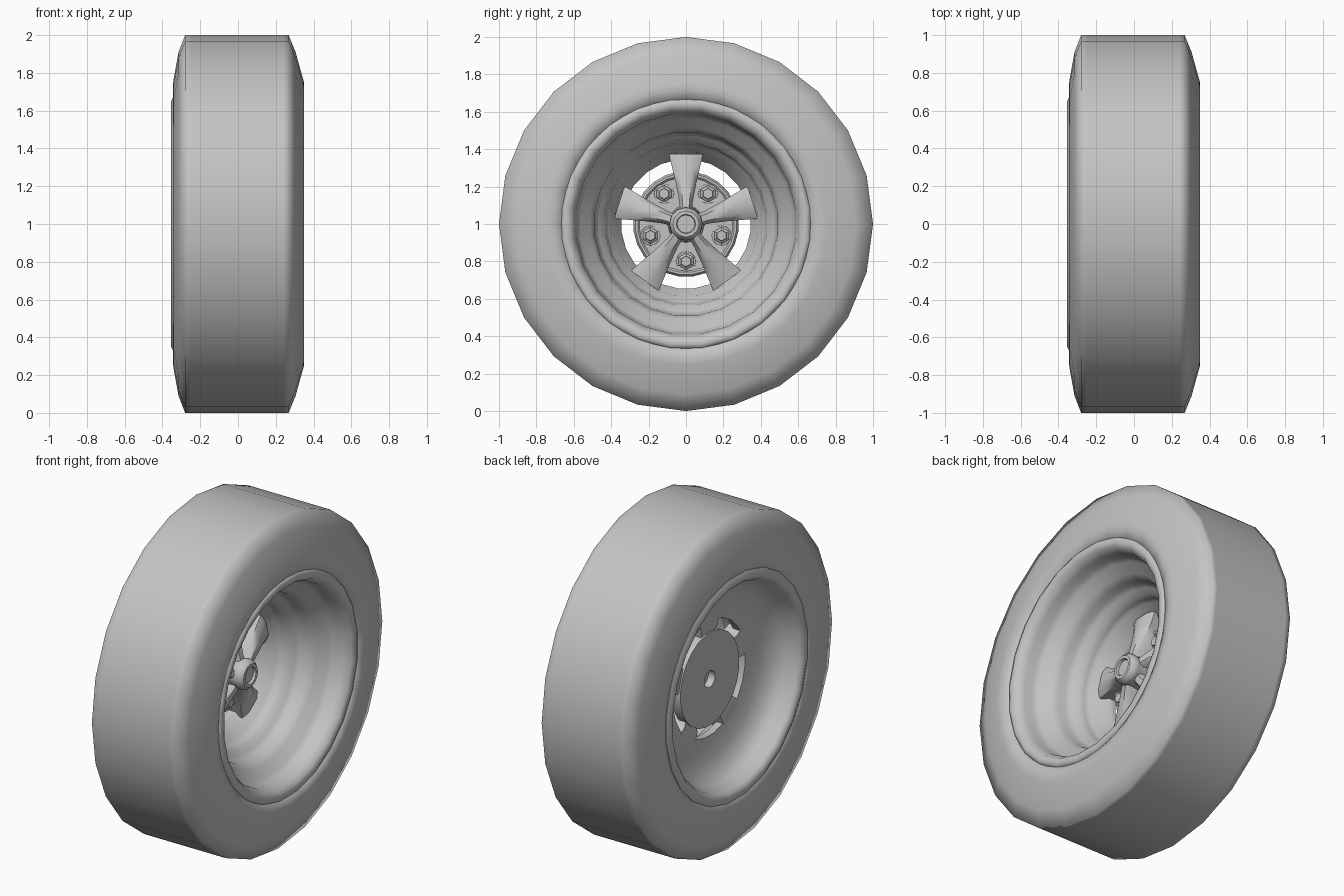
import bpy, bmesh
from math import sin, cos, pi, radians

cube = bpy.data.objects.get("Cube")
if cube:
    bpy.data.objects.remove(cube, do_unlink=True)

grey = bpy.data.materials.new("plain grey")
grey.use_nodes = True
colour = (0.55, 0.55, 0.55, 1)
grey.diffuse_color = colour
grey.node_tree.nodes["Principled BSDF"].inputs["Base Color"].default_value = colour

AXLE = 1.0       # height of the wheel centre
SPOKES = 5


def finish(name, bm, angle):
    """Clean the mesh, shade it smooth below the angle and link it."""
    bmesh.ops.remove_doubles(bm, verts=bm.verts, dist=0.0005)
    bmesh.ops.recalc_face_normals(bm, faces=bm.faces)
    for f in bm.faces:
        f.smooth = True
    mesh = bpy.data.meshes.new(name)
    bm.to_mesh(mesh)
    bm.free()
    mesh.set_sharp_from_angle(angle=radians(angle))
    mesh.materials.append(grey)
    obj = bpy.data.objects.new(name, mesh)
    obj.location.z = AXLE
    bpy.context.collection.objects.link(obj)
    return obj


def skin(bm, rings, closed):
    """Join neighbouring rings of vertices with quads."""
    count = len(rings)
    for i in range(count if closed else count - 1):
        a, b = rings[i], rings[(i + 1) % count]
        for j in range(len(a)):
            k = (j + 1) % len(a)
            bm.faces.new((a[j], a[k], b[k], b[j]))


def lathe(name, profile, sides, phase=0.0, closed=False, angle=40, centre=(0, 0)):
    """Turn a profile of (x, radius) points around the axle direction."""
    bm = bmesh.new()
    turns = [2 * pi * (j + phase) / sides for j in range(sides)]
    rings = [[bm.verts.new((x, centre[0] + r * cos(t), centre[1] + r * sin(t)))
              for t in turns] for x, r in profile]
    skin(bm, rings, closed)
    return finish(name, bm, angle)


# Tyre: flat tread, rounded shoulders, sidewalls down to the beads
lathe("tyre", [
    (-0.25, 1), (0.24, 1), (0.268, 1), (0.305, 0.91), (0.348, 0.755),
    (0.35, 0.72), (0.335, 0.665), (0.25, 0.64), (-0.25, 0.64),
    (-0.335, 0.665), (-0.345, 0.72), (-0.342, 0.76), (-0.315, 0.91),
    (-0.28, 1)], 24, closed=True, angle=75)

# Rim: rolled front lip, stepped dish, web opening, open rear barrel
lathe("rim", [
    (0.3, 0.675), (0.335, 0.672), (0.347, 0.648), (0.335, 0.615),
    (0.29, 0.592), (0.24, 0.588), (0.21, 0.57), (0.17, 0.515),
    (0.13, 0.492), (0.09, 0.488), (0.06, 0.47), (0.04, 0.437),
    (0, 0.43), (-0.03, 0.42), (-0.05, 0.388), (-0.09, 0.38),
    (-0.11, 0.347), (-0.155, 0.347), (-0.16, 0.38), (-0.175, 0.46),
    (-0.205, 0.54), (-0.26, 0.592), (-0.33, 0.612), (-0.35, 0.63),
    (-0.355, 0.655), (-0.342, 0.68), (-0.3, 0.675)],
    24, phase=0.5, closed=True, angle=60)

# Mounting disc with a raised edge and a centre bore at the back
lathe("mounting_disc", [
    (-0.1, 0), (-0.1, 0.25), (-0.09, 0.26), (-0.09, 0.272),
    (-0.105, 0.283), (-0.16, 0.283), (-0.16, 0.05), (-0.115, 0.05),
    (-0.115, 0)], 24, phase=0.5)

# Hub with a chamfered nose and a shallow recess
lathe("hub", [
    (-0.105, 0.1), (0.02, 0.085), (0.035, 0.09), (0.065, 0.088),
    (0.085, 0.07), (0.085, 0.052), (0.07, 0.048), (0.07, 0)], 12)


def spoke(index):
    """Rounded spoke, widening and falling back from the hub to the rim."""
    t = pi / 2 + 2 * pi * index / SPOKES
    bm = bmesh.new()
    rings = []
    # radius, half width, ridge x, shoulder x, back x
    for r, w, ridge, side, back in (
            (0.05, 0.03, 0.04, 0.015, -0.11),
            (0.12, 0.036, 0.02, -0.01, -0.11),
            (0.22, 0.055, -0.01, -0.04, -0.13),
            (0.30, 0.074, -0.035, -0.06, -0.158),
            (0.375, 0.092, -0.055, -0.075, -0.158)):
        section = ((back, -w), (side, -w), (ridge, -w / 2),
                   (ridge, w / 2), (side, w), (back, w))
        rings.append([bm.verts.new((x, r * cos(t) - s * sin(t),
                                    r * sin(t) + s * cos(t)))
                      for x, s in section])
    skin(bm, rings, False)
    bm.faces.new(rings[0])
    bm.faces.new(rings[-1])
    finish(f"spoke_{index + 1}", bm, 50)


# Spokes, with a hexagonal nut on a round seat between each pair
for i in range(SPOKES):
    spoke(i)
    t = -pi / 2 + 2 * pi * i / SPOKES
    spot = (0.2 * cos(t), 0.2 * sin(t))
    lathe(f"nut_seat_{i + 1}",
          [(-0.11, 0.055), (-0.094, 0.052), (-0.094, 0)], 12, centre=spot)
    lathe(f"wheel_nut_{i + 1}",
          [(-0.11, 0.045), (-0.065, 0.045), (-0.055, 0.03), (-0.045, 0.028),
           (-0.045, 0)], 6, phase=0.5, angle=25, centre=spot)
